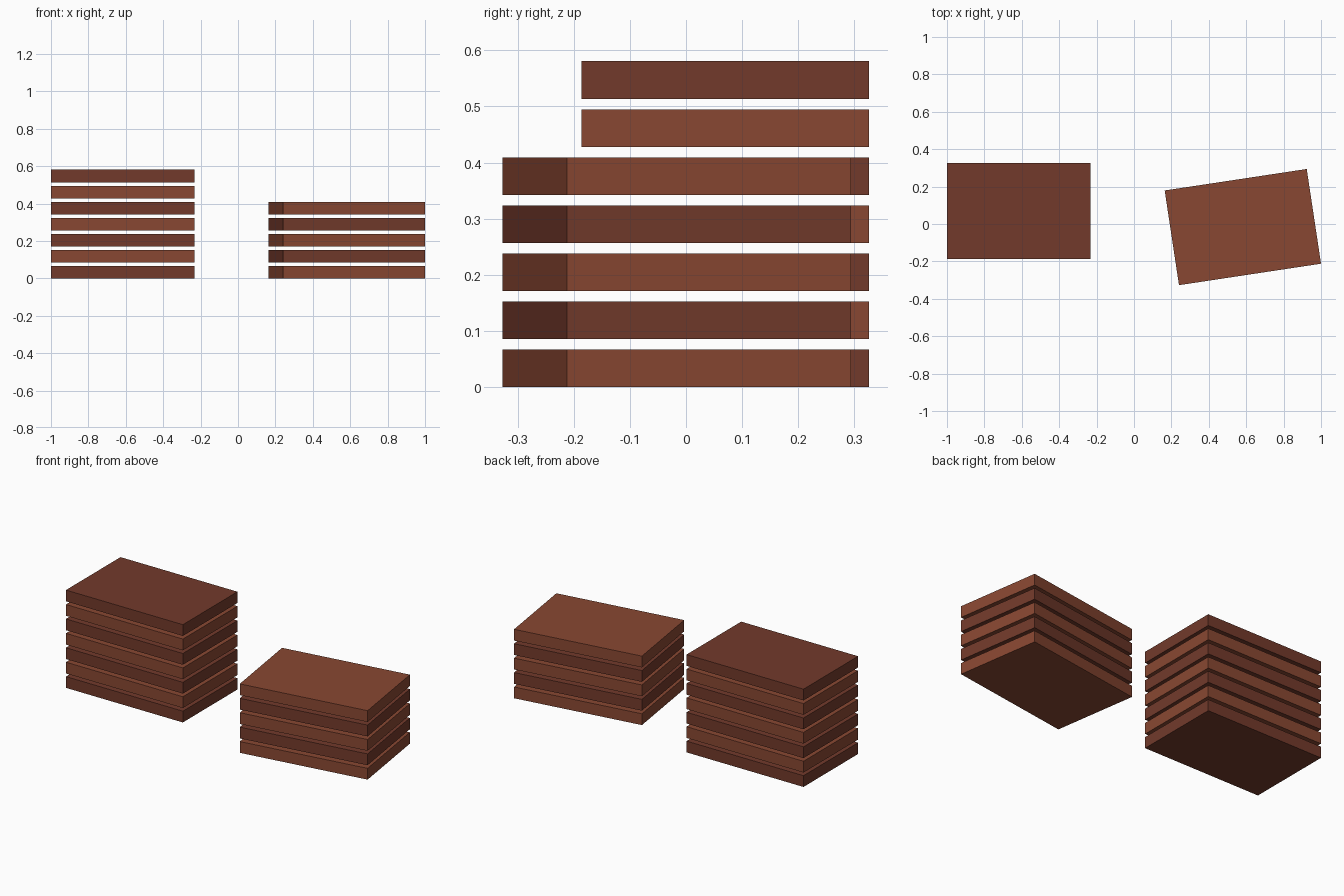
import bpy
from mathutils import Matrix

if "Cube" in bpy.data.objects:
    bpy.data.objects.remove(bpy.data.objects["Cube"])

WIDTH, DEPTH, HEIGHT, PITCH = 0.768, 0.512, 0.067, 0.0856


def make_material(name, color):
    mat = bpy.data.materials.new(name)
    mat.diffuse_color = (*color, 1.0)
    mat.use_nodes = True
    mat.node_tree.nodes["Principled BSDF"].inputs["Base Color"].default_value = mat.diffuse_color
    return mat


light = make_material("light_clay", (0.25, 0.064, 0.032))
dark = make_material("dark_clay", (0.17, 0.042, 0.024))


def slab_stack(name, center, angle, count, mats):
    """Evenly spaced slabs in alternating colours, with open gaps between."""
    for i in range(count):
        bpy.ops.mesh.primitive_cube_add(size=1)
        slab = bpy.context.object
        slab.name = f"{name}_{i + 1}"
        slab.data.transform(Matrix.Diagonal((WIDTH, DEPTH, HEIGHT, 1)))
        slab.location = (*center, HEIGHT / 2 + i * PITCH)
        slab.rotation_euler.z = angle
        slab.data.materials.append(mats[i % 2])


# Tall straight stack on the left, shorter turned stack on the right
slab_stack("left_stack_slab", (-0.616, 0.07), 0.0, 7, (dark, light))
slab_stack("right_stack_slab", (0.582, -0.0165), 0.15, 5, (light, dark))
